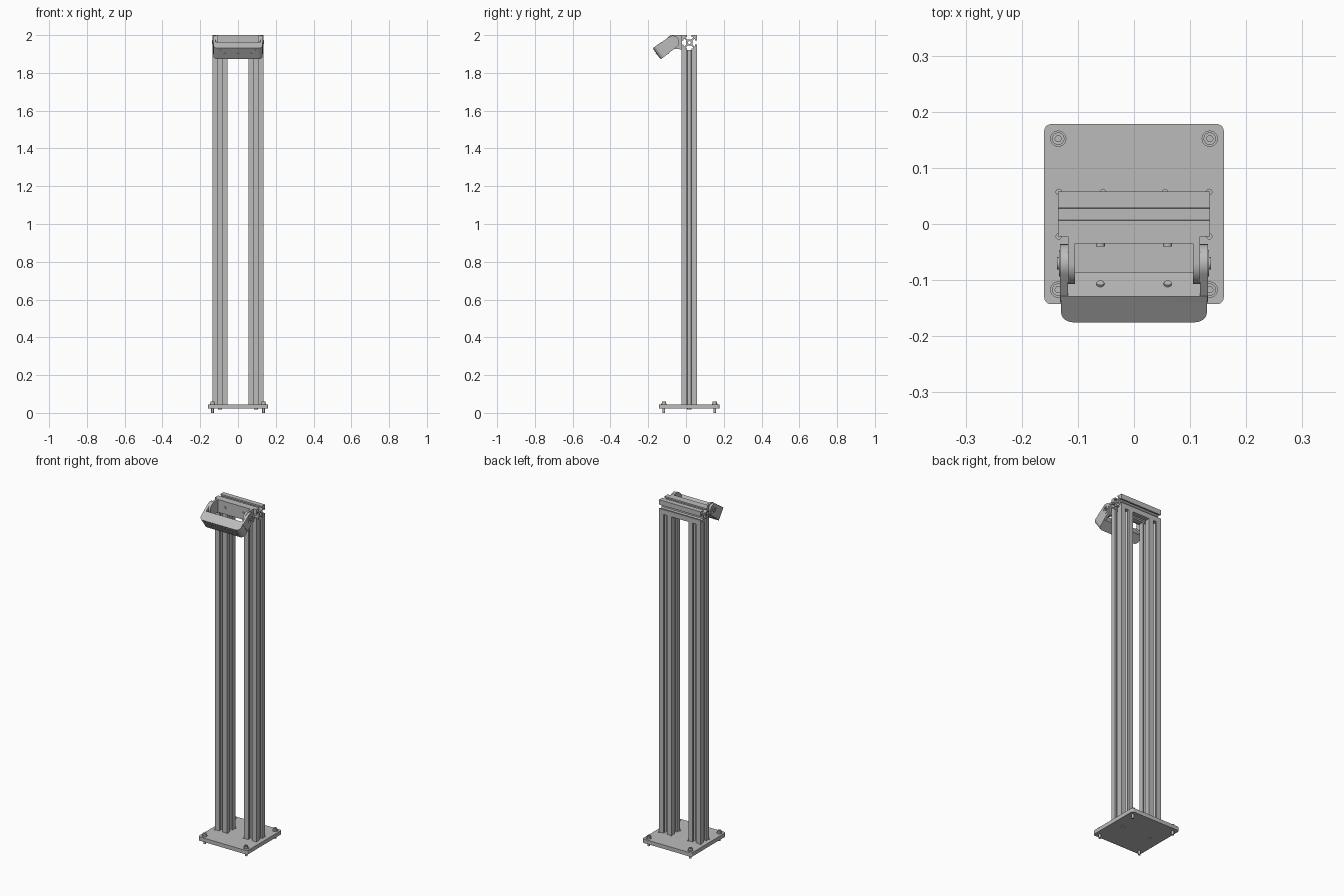
import bpy, bmesh, math
from mathutils import Matrix, Vector

cube = bpy.data.objects.get("Cube")
if cube:
    bpy.data.objects.remove(cube, do_unlink=True)

grey = bpy.data.materials.new("aluminium grey")
grey.use_nodes = True
colour = (0.5, 0.5, 0.5, 1)
grey.diffuse_color = colour
grey.node_tree.nodes["Principled BSDF"].inputs["Base Color"].default_value = colour
parts = []

# Local axes of a section drawn in (y, z) and extruded along x
ALONG_X = Matrix(((0, 0, 1, 0), (1, 0, 0, 0), (0, 1, 0, 0), (0, 0, 0, 1)))
MID_Y = 0.0175
PIVOT = Matrix.Translation((0, -0.07, 1.963))
TILT = PIVOT @ Matrix.Rotation(math.radians(36), 4, 'X')


def extrude(name, loops, low, high, frame=Matrix()):
    """Solid from an outline plus hole loops, between low and high."""
    curve = bpy.data.curves.new(name, 'CURVE')
    curve.dimensions, curve.fill_mode = '2D', 'BOTH'
    curve.extrude = (high - low) / 2
    for pts in loops:
        spline = curve.splines.new('POLY')
        spline.points.add(len(pts) - 1)
        for p, (x, y) in zip(spline.points, pts):
            p.co = (x, y, 0, 1)
        spline.use_cyclic_u = True
    temp = bpy.data.objects.new(name, curve)
    mesh = bpy.data.meshes.new_from_object(temp)
    bpy.data.objects.remove(temp)
    mesh.transform(frame @ Matrix.Translation((0, 0, (low + high) / 2)))
    bm = bmesh.new()
    bm.from_mesh(mesh)
    bmesh.ops.remove_doubles(bm, verts=bm.verts, dist=1e-5)
    bmesh.ops.recalc_face_normals(bm, faces=bm.faces)
    bm.to_mesh(mesh)
    bm.free()
    mesh.materials.clear()
    mesh.materials.append(grey)
    obj = bpy.data.objects.new(name, mesh)
    bpy.context.collection.objects.link(obj)
    parts.append(obj)
    return obj


def arc(x, y, r, start=0, end=360, n=24):
    full = end - start == 360
    angles = [math.radians(start + (end - start) * i / n) for i in range(n if full else n + 1)]
    return [(x + r * math.cos(a), y + r * math.sin(a)) for a in angles]


def rounded(x0, y0, x1, y1, r, n=5):
    return (arc(x1 - r, y1 - r, r, 0, 90, n) + arc(x0 + r, y1 - r, r, 90, 180, n)
            + arc(x0 + r, y0 + r, r, 180, 270, n) + arc(x1 - r, y0 + r, r, 270, 359.9, n))


def rect(x0, y0, x1, y1):
    return [(x0, y0), (x1, y0), (x1, y1), (x0, y1)]


# Slotted extrusion section: one side turned four times, with a centre bore
def slotted(cx, cy):
    side = [(0.04, -0.04), (0.04, -0.011), (0.031, -0.011), (0.031, -0.02), (0.026, -0.02),
            (0.016, -0.01), (0.016, 0.01), (0.026, 0.02), (0.031, 0.02), (0.031, 0.011), (0.04, 0.011)]
    outline = []
    for k in range(4):
        turn = Matrix.Rotation(k * math.pi / 2, 2)
        outline += [(cx + q.x, cy + q.y) for q in (turn @ Vector(p) for p in side)]
    return [outline, arc(cx, cy, 0.008, n=16)]


# Base plate with small corner reliefs around the posts
outline = rounded(-0.16, -0.143, 0.16, 0.178, 0.012)
reliefs = [arc(sx * x, y, 0.005, n=12) for sx in (-1, 1) for x in (0.055, 0.134) for y in (-0.022, 0.057)]
extrude("base_plate", [outline], 0.022, 0.038)
extrude("base_plate_top", [outline] + reliefs, 0.038, 0.045)

for sx, side in ((1, "left"), (-1, "right")):
    # Posts and the bolts holding them from below
    extrude(side + "_post", slotted(sx * 0.095, MID_Y), 0.038, 1.92)
    extrude(side + "_post_bolt", [arc(sx * 0.095, MID_Y, 0.011)], 0.019, 0.023)
    # Corner anchor bolts
    for y, end in ((-0.117, "front"), (0.152, "back")):
        name = f"{end}_{side}_anchor"
        x = sx * 0.135
        extrude(name + "_washer", [arc(x, y, 0.0145)], 0.045, 0.049)
        extrude(name + "_head", [arc(x, y, 0.011), arc(x, y, 0.006, n=6)], 0.049, 0.06)
        extrude(name + "_stud", [arc(x, y, 0.007, n=16)], 0, 0.052)

# Cross beam
extrude("cross_beam", slotted(MID_Y, 1.96), -0.135, 0.135, ALONG_X)

# Fixed bracket: back plate, two round ended arms, mounting screws
extrude("bracket_back", [rect(-0.035, 1.925, -0.0225, 2.0)], -0.118, 0.118, ALONG_X)
fixed_arm = arc(0, 0, 0.037, 90, 270, 20) + [(0.047, -0.037), (0.047, 0.037)]
fork_arm = arc(0, 0, 0.034, -90, 90, 20) + [(-0.062, 0.034), (-0.062, -0.034)]


def sided(name, loops, a, b, sx, frame):
    low, high = sorted((sx * a, sx * b))
    return extrude(name, loops, low, high, frame @ ALONG_X)


FACING = Matrix.Rotation(math.radians(90), 4, 'X')   # section in (x, z), extruded towards -y
for sx, side in ((1, "left"), (-1, "right")):
    sided(side + "_bracket_arm", [fixed_arm], 0.105, 0.118, sx, PIVOT)
    extrude(side + "_bracket_screw", [arc(sx * 0.06, 1.963, 0.008, n=16)], 0.034, 0.04, FACING)
    # Tilting fork with pivot bolt and clamp ring
    sided(side + "_fork_arm", [fork_arm], 0.118, 0.132, sx, TILT)
    sided(side + "_pivot_ring", [arc(0, 0, 0.024), arc(0, 0, 0.017)], 0.131, 0.134, sx, TILT)
    sided(side + "_pivot_bolt", [arc(0, 0, 0.011), arc(0, 0, 0.005, n=6)], 0.130, 0.137, sx, TILT)
    # Screws on the back of the lamp
    extrude(side + "_lamp_screw", [arc(sx * 0.06, 0, 0.007, n=16)], 0.043, 0.052, TILT @ FACING)

# Lamp head: rear flange, body with rounded front corners, front lens and lights
extrude("lamp_flange", [rounded(-0.132, -0.036, 0.132, 0.036, 0.004)], 0.047, 0.06, TILT @ FACING)
body = [(-0.13, -0.055), (0.13, -0.055)]
body = body[::-1] + arc(-0.108, -0.082, 0.022, 180, 270, 6) + arc(0.108, -0.082, 0.022, 270, 360.1, 6)
extrude("lamp_body", [body], -0.036, 0.036, TILT)
extrude("lamp_lens", [rounded(-0.105, -0.027, 0.105, 0.027, 0.015)], 0.102, 0.106, TILT @ FACING)
for i in (-1, 0, 1):
    extrude("lamp_light", [arc(i * 0.07, 0, 0.006, n=16)], 0.105, 0.108, TILT @ FACING)

# Smooth curved sides, keep edges sharp
bpy.ops.object.select_all(action='DESELECT')
for obj in parts:
    obj.select_set(True)
bpy.context.view_layer.objects.active = parts[0]
bpy.ops.object.shade_smooth_by_angle(angle=math.radians(30))
